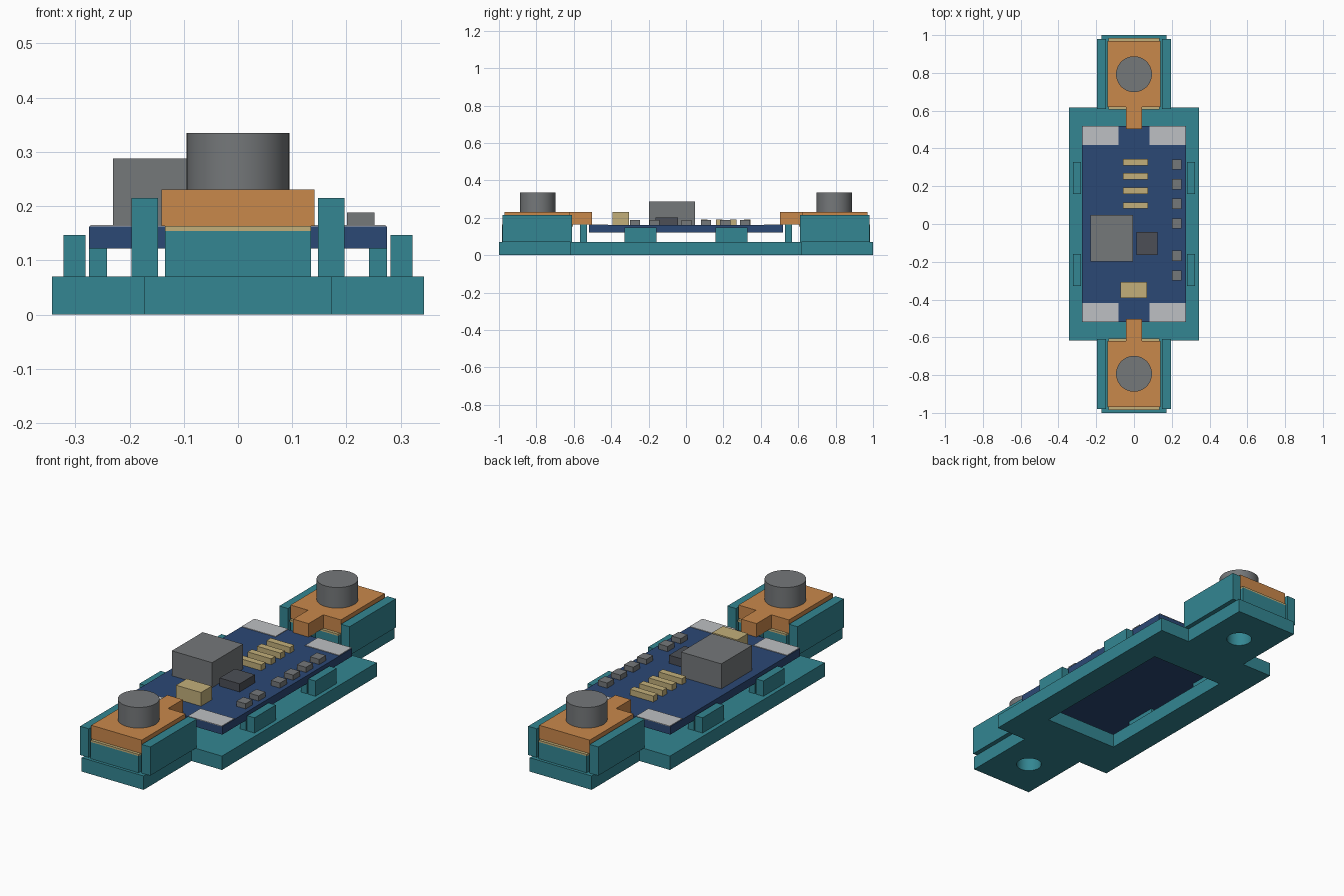
import bpy, bmesh, math

if "Cube" in bpy.data.objects:
    bpy.data.objects.remove(bpy.data.objects["Cube"])


def material(name, r, g, b):
    # sRGB 0-255 to linear
    def lin(c):
        c /= 255
        return c / 12.92 if c <= 0.04045 else ((c + 0.055) / 1.055) ** 2.4
    m = bpy.data.materials.new(name)
    m.diffuse_color = (lin(r), lin(g), lin(b), 1)
    m.use_nodes = True
    m.node_tree.nodes["Principled BSDF"].inputs["Base Color"].default_value = m.diffuse_color
    return m


TEAL = material("teal plastic", 51, 134, 146)
COPPER = material("copper", 201, 136, 75)
NAVY = material("navy board", 43, 72, 117)
GREY = material("grey metal", 117, 120, 122)
DARK = material("dark chip", 76, 79, 86)
SILVER = material("silver pad", 190, 192, 195)
GOLD = material("pale gold", 194, 175, 122)


def make(name, bm, mat):
    bmesh.ops.recalc_face_normals(bm, faces=bm.faces[:])
    me = bpy.data.meshes.new(name)
    bm.to_mesh(me)
    bm.free()
    me.materials.append(mat)
    ob = bpy.data.objects.new(name, me)
    bpy.context.collection.objects.link(ob)
    return ob


def prism(name, pts, z0, z1, mat):
    bm = bmesh.new()
    f = bm.faces.new([bm.verts.new((x, y, z0)) for x, y in pts])
    ext = bmesh.ops.extrude_face_region(bm, geom=[f])
    top = [v for v in ext["geom"] if isinstance(v, bmesh.types.BMVert)]
    bmesh.ops.translate(bm, verts=top, vec=(0, 0, z1 - z0))
    return make(name, bm, mat)


def box(name, x0, x1, y0, y1, z0, z1, mat):
    # sorted corners so mirrored ranges also work
    x0, x1 = sorted((x0, x1))
    y0, y1 = sorted((y0, y1))
    return prism(name, [(x0, y0), (x1, y0), (x1, y1), (x0, y1)], z0, z1, mat)


def cylinder(name, y, r, z0, z1, mat):
    n = 48
    pts = [(r * math.cos(2 * math.pi * i / n), y + r * math.sin(2 * math.pi * i / n))
           for i in range(n)]
    ob = prism(name, pts, z0, z1, mat)
    bpy.ops.object.select_all(action='DESELECT')
    bpy.context.view_layer.objects.active = ob
    ob.select_set(True)
    bpy.ops.object.shade_smooth_by_angle()
    return ob


def cut(ob, cutter):
    mod = ob.modifiers.new("cut", 'BOOLEAN')
    mod.operation = 'DIFFERENCE'
    mod.solver = 'EXACT'
    mod.object = cutter
    cutter.hide_render = True
    cutter.hide_set(True)


# Base plate: wide middle with a narrower tab at each end, open window in the floor
quarter = [(0.343, 0.618), (0.173, 0.618), (0.173, 1.0)]
outline = quarter + [(-x, y) for x, y in reversed(quarter)]
outline += [(-x, -y) for x, y in outline]
base = prism("base_plate", outline, 0, 0.07, TEAL)
cut(base, box("window_cutter", -0.205, 0.205, -0.4, 0.4, -0.1, 0.1, TEAL))

# Terminals at both ends
for s, end in ((-1, "front"), (1, "back")):
    block = box(end + "_terminal_block", -0.135, 0.135, s * 0.61, s * 0.985, 0.07, 0.154, TEAL)
    hole = cylinder(end + "_hole_cutter", s * 0.793, 0.06, -0.1, 0.2, TEAL)
    cut(base, hole)
    cut(block, hole)
    box(end + "_contact_plate", -0.135, 0.135, s * 0.605, s * 0.985, 0.154, 0.163, GOLD)
    # copper lug with a narrow tongue reaching over the board
    lug = [(0.141, 0.97), (0.141, 0.62), (0.043, 0.62), (0.043, 0.502)]
    lug += [(-x, y) for x, y in reversed(lug)]
    prism(end + "_copper_lug", [(x, s * y) for x, y in lug], 0.163, 0.231, COPPER)
    cylinder(end + "_bolt_head", s * 0.793, 0.095, 0.231, 0.335, GREY)
    box(end + "_tongue_post", -0.04, 0.04, s * 0.53, s * 0.567, 0.07, 0.163, TEAL)
    for t, side in ((-1, "left"), (1, "right")):
        tag = end + "_" + side
        box(tag + "_wall", t * 0.148, t * 0.196, s * 0.61, s * 0.98, 0.07, 0.215, TEAL)
        box(tag + "_clip", t * 0.281, t * 0.322, s * 0.158, s * 0.328, 0.07, 0.147, TEAL)
        box(tag + "_support", t * 0.242, t * 0.275, s * 0.158, s * 0.328, 0.07, 0.122, TEAL)
        box(tag + "_pad", t * 0.083, t * 0.272, s * 0.418, s * 0.519, 0.162, 0.165, SILVER)

# Circuit board and its components
box("circuit_board", -0.275, 0.275, -0.518, 0.518, 0.122, 0.162, NAVY)
box("inductor", -0.231, -0.006, -0.198, 0.048, 0.162, 0.288, GREY)
box("controller_chip", 0.012, 0.124, -0.164, -0.042, 0.162, 0.203, DARK)
box("large_capacitor", -0.072, 0.068, -0.392, -0.306, 0.162, 0.231, GOLD)
for i, y in enumerate((0.327, 0.252, 0.177, 0.098)):
    box(f"capacitor_{i + 1}", -0.058, 0.073, y - 0.017, y + 0.017, 0.162, 0.192, GOLD)
for i, y in enumerate((0.315, 0.21, 0.107, 0.003, -0.168, -0.272)):
    box(f"resistor_{i + 1}", 0.201, 0.252, y - 0.027, y + 0.027, 0.162, 0.188, GREY)
